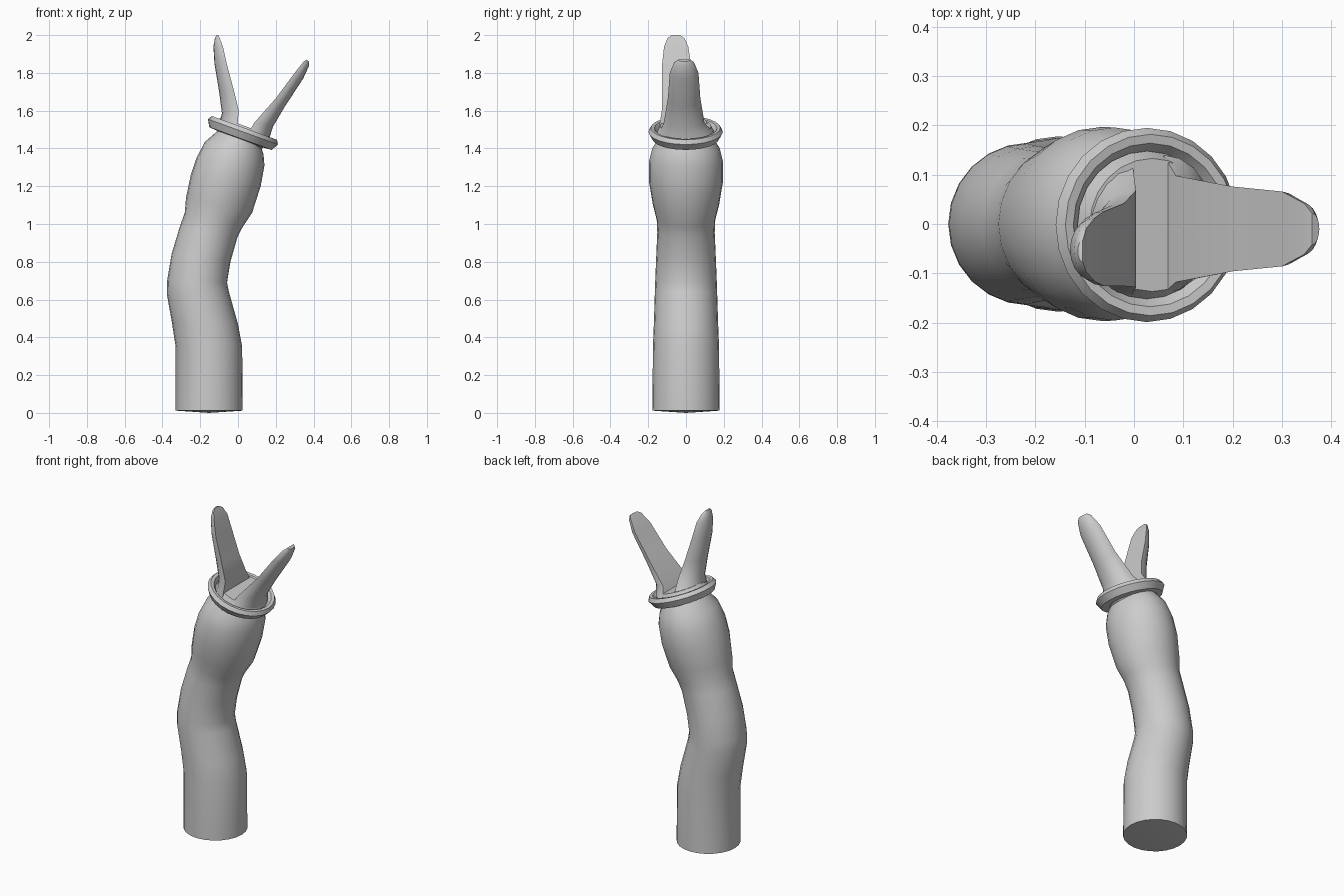
import bpy, bmesh, math
from mathutils import Vector, Matrix

if "Cube" in bpy.data.objects:
    bpy.data.objects.remove(bpy.data.objects["Cube"])

SIDES = 24


def make_object(name, bm, angle=40):
    bmesh.ops.recalc_face_normals(bm, faces=bm.faces)
    mesh = bpy.data.meshes.new(name)
    bm.to_mesh(mesh)
    bm.free()
    obj = bpy.data.objects.new(name, mesh)
    bpy.context.collection.objects.link(obj)
    bpy.ops.object.select_all(action='DESELECT')
    obj.select_set(True)
    bpy.context.view_layer.objects.active = obj
    bpy.ops.object.shade_smooth_by_angle(angle=math.radians(angle))
    return obj


def bridge(bm, rings, loop=False):
    n = len(rings[0])
    pairs = list(zip(rings, rings[1:] + rings[:1])) if loop else list(zip(rings, rings[1:]))
    for a, b in pairs:
        for i in range(n):
            j = (i + 1) % n
            bm.faces.new((a[i], a[j], b[j], b[i]))


def loft(name, sections, arc, cap_point=None):
    """Sections: (x0, z0, x1, z1, y centre, y half width); arc gives (across, side) pairs."""
    bm = bmesh.new()
    rings = []
    for x0, z0, x1, z1, yc, w in sections:
        p, q = Vector((x0, yc, z0)), Vector((x1, yc, z1))
        rings.append([bm.verts.new(p.lerp(q, u) + Vector((0, v * w, 0))) for u, v in arc])
    bridge(bm, rings)
    bm.faces.new(rings[-1])
    if cap_point:
        tip = bm.verts.new(cap_point)
        for i, v in enumerate(rings[0]):
            bm.faces.new((tip, v, rings[0][i - 1]))
    else:
        bm.faces.new(rings[0])
    return make_object(name, bm)


def spin_profile(name, profile, matrix, closed):
    bm = bmesh.new()
    rings = []
    for r, h in profile:
        rings.append([bm.verts.new(matrix @ Vector((r * math.cos(t), r * math.sin(t), h)))
                      for t in (2 * math.pi * i / SIDES for i in range(SIDES))])
    bridge(bm, rings, loop=closed)
    if not closed:
        bm.faces.new(rings[0])
        bm.faces.new(rings[-1])
    return make_object(name, bm, 30)


circle = [(0.5 - 0.5 * math.cos(t), math.sin(t))
          for t in (2 * math.pi * i / SIDES for i in range(SIDES))]
# D-shaped section: flat inner side, rounded outer side
half = [(math.sin(math.pi * i / 10), math.cos(math.pi * i / 10)) for i in range(11)]

# Bent trunk: left and right silhouette points of every ring
trunk = [
    (-.33, .012, .025, .012, 0, .178),
    (-.33, .35, .022, .35, 0, .175),
    (-.35, .48, .0, .47, 0, .17),
    (-.377, .63, -.048, .64, 0, .165),
    (-.375, .70, -.058, .69, 0, .163),
    (-.352, .84, -.04, .80, 0, .158),
    (-.31, .98, -.003, .93, 0, .152),
    (-.282, 1.06, .025, .985, 0, .155),
    (-.275, 1.14, .075, 1.06, 0, .175),
    (-.25, 1.26, .12, 1.20, 0, .197),
    (-.22, 1.35, .14, 1.31, 0, .196),
    (-.175, 1.435, .135, 1.37, 0, .178),
    (-.10, 1.50, .12, 1.415, 0, .14),
]
loft("trunk", trunk, circle, (-.153, 0, 0))

# Tilted collar and the mouth floor inside it
tilt = Matrix.Translation((.033, -.002, 1.507)) @ Matrix.Rotation(math.radians(20), 4, 'Y')
spin_profile("collar", [(.166, 0), (.184, .002), (.197, -.02), (.176, -.058),
                        (.125, -.062), (.146, -.03)], tilt, True)
spin_profile("mouth_floor", [(.125, -.07), (.15, -.02), (.135, .012)], tilt, False)

# Two jaws: inner point, outer point, centre and half width of every section
loft("right_jaw", [
    (.06, 1.49, .165, 1.45, 0, .14),
    (.085, 1.535, .185, 1.515, -.01, .108),
    (.20, 1.665, .247, 1.62, -.01, .086),
    (.30, 1.80, .345, 1.77, -.01, .076),
    (.345, 1.857, .375, 1.835, -.01, .052),
    (.361, 1.87, .376, 1.86, -.01, .032)], half)
loft("left_jaw", [
    (-.005, 1.50, -.10, 1.53, -.005, .14),
    (.004, 1.60, -.085, 1.585, -.03, .098),
    (-.02, 1.70, -.10, 1.70, -.042, .084),
    (-.06, 1.85, -.125, 1.85, -.05, .076),
    (-.08, 1.94, -.13, 1.94, -.052, .064),
    (-.097, 1.985, -.122, 1.985, -.053, .044),
    (-.104, 2.0, -.114, 2.0, -.055, .022)], half)
